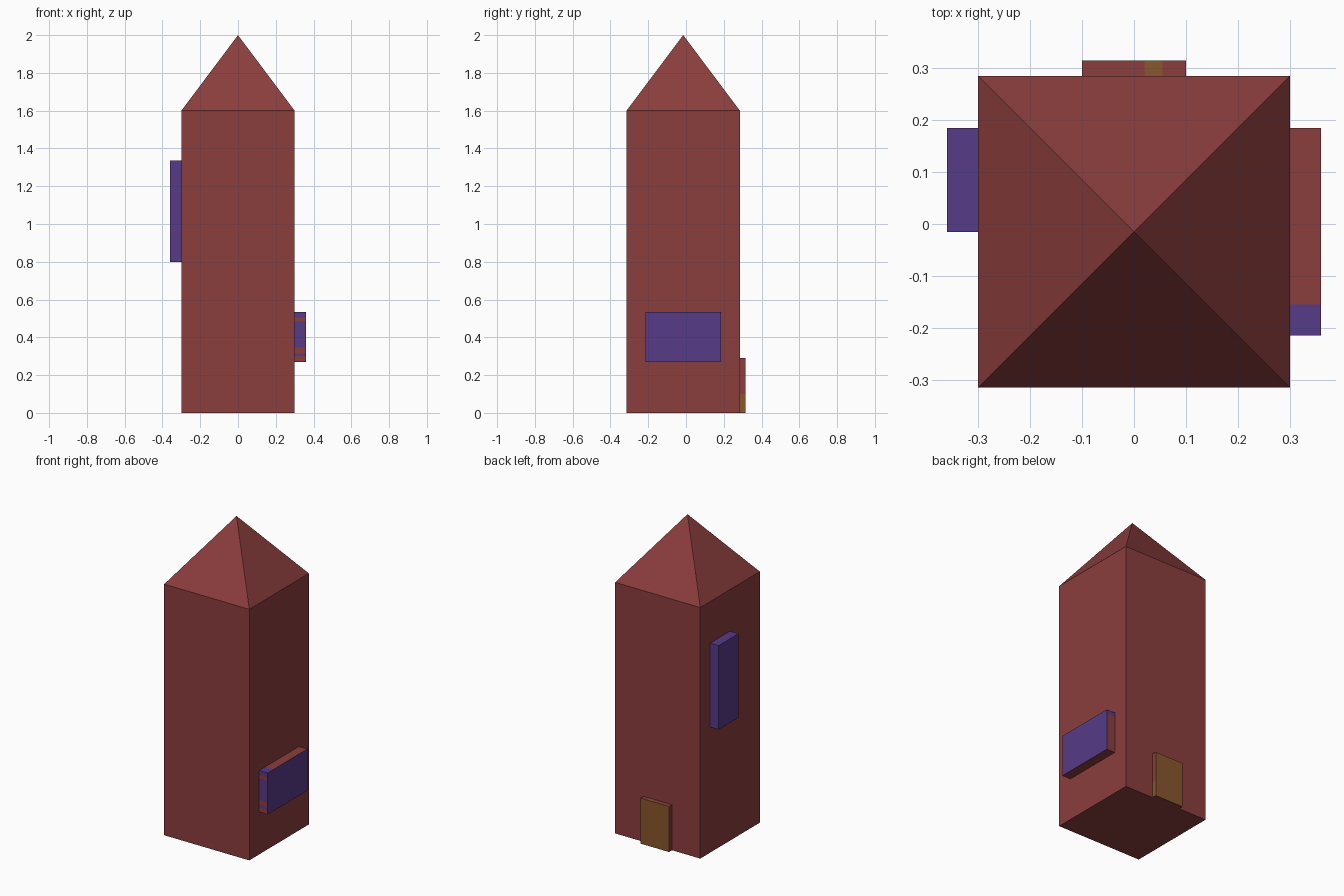
import bpy, bmesh
from mathutils import Vector

if "Cube" in bpy.data.objects:
    bpy.data.objects.remove(bpy.data.objects["Cube"])


def material(name, rgb):
    m = bpy.data.materials.new(name)
    m.diffuse_color = (*rgb, 1)
    m.use_nodes = True
    m.node_tree.nodes["Principled BSDF"].inputs["Base Color"].default_value = m.diffuse_color
    return m


RED = material("brick red", (0.26, 0.047, 0.047))
PURPLE = material("window purple", (0.092, 0.043, 0.245))
BROWN = material("door brown", (0.25, 0.095, 0.025))


def finish(bm, name, mats, rule=None):
    bmesh.ops.recalc_face_normals(bm, faces=bm.faces)
    bm.normal_update()
    if rule:
        for f in bm.faces:
            f.material_index = rule(f.normal, f.calc_center_median())
    me = bpy.data.meshes.new(name)
    bm.to_mesh(me)
    bm.free()
    for m in mats:
        me.materials.append(m)
    ob = bpy.data.objects.new(name, me)
    bpy.context.collection.objects.link(ob)
    return ob


def box(lo, hi, cuts=()):
    """Box between two corners, sliced at (axis, value) planes."""
    bm = bmesh.new()
    bmesh.ops.create_cube(bm, size=1)
    lo, hi = Vector(lo), Vector(hi)
    for v in bm.verts:
        v.co = Vector([l + (c + 0.5) * (h - l) for l, h, c in zip(lo, hi, v.co)])
    for axis, value in cuts:
        n = Vector((0, 0, 0))
        n[axis] = 1
        bmesh.ops.bisect_plane(bm, geom=bm.verts[:] + bm.edges[:] + bm.faces[:],
                               plane_co=n * value, plane_no=n)
    return bm


# tower with pyramid roof: top face poked up to the apex
bm = box((-0.3, -0.315, 0), (0.3, 0.285, 1.6))
bm.normal_update()
top = [f for f in bm.faces if f.normal.z > 0.9]
apex = bmesh.ops.poke(bm, faces=top)["verts"][0]
apex.co = (0, -0.015, 2.0)
finish(bm, "tower", [RED])

# tall window on the left side
finish(box((-0.36, -0.015, 0.8), (-0.3, 0.185, 1.335)), "left_window", [PURPLE])


# wide window on the right side, with partly painted rims
def right_rule(n, c):
    if n.x > 0.5:
        return 1
    if n.z > 0.5:
        return int(c.y < -0.155)
    if n.y < -0.5:
        return int(0.345 < c.z < 0.485 or c.z > 0.505 or 0.30 < c.z < 0.315)
    if n.y > 0.5:
        return int(c.z > 0.51)
    return 0


finish(box((0.3, -0.215, 0.27), (0.36, 0.185, 0.535),
           [(1, -0.155)] + [(2, z) for z in (0.30, 0.315, 0.345, 0.485, 0.505, 0.51)]),
       "right_window", [RED, PURPLE], right_rule)


# door on the back, with partly painted rims
def door_rule(n, c):
    if n.y > 0.5:
        return 1
    if n.z > 0.5:
        return int(0.02 < c.x < 0.055)
    if n.x > 0.5:
        return int(c.z < 0.1)
    return 0


finish(box((-0.1, 0.285, 0), (0.1, 0.315, 0.29), [(0, 0.02), (0, 0.055), (2, 0.1)]),
       "door", [RED, BROWN], door_rule)
